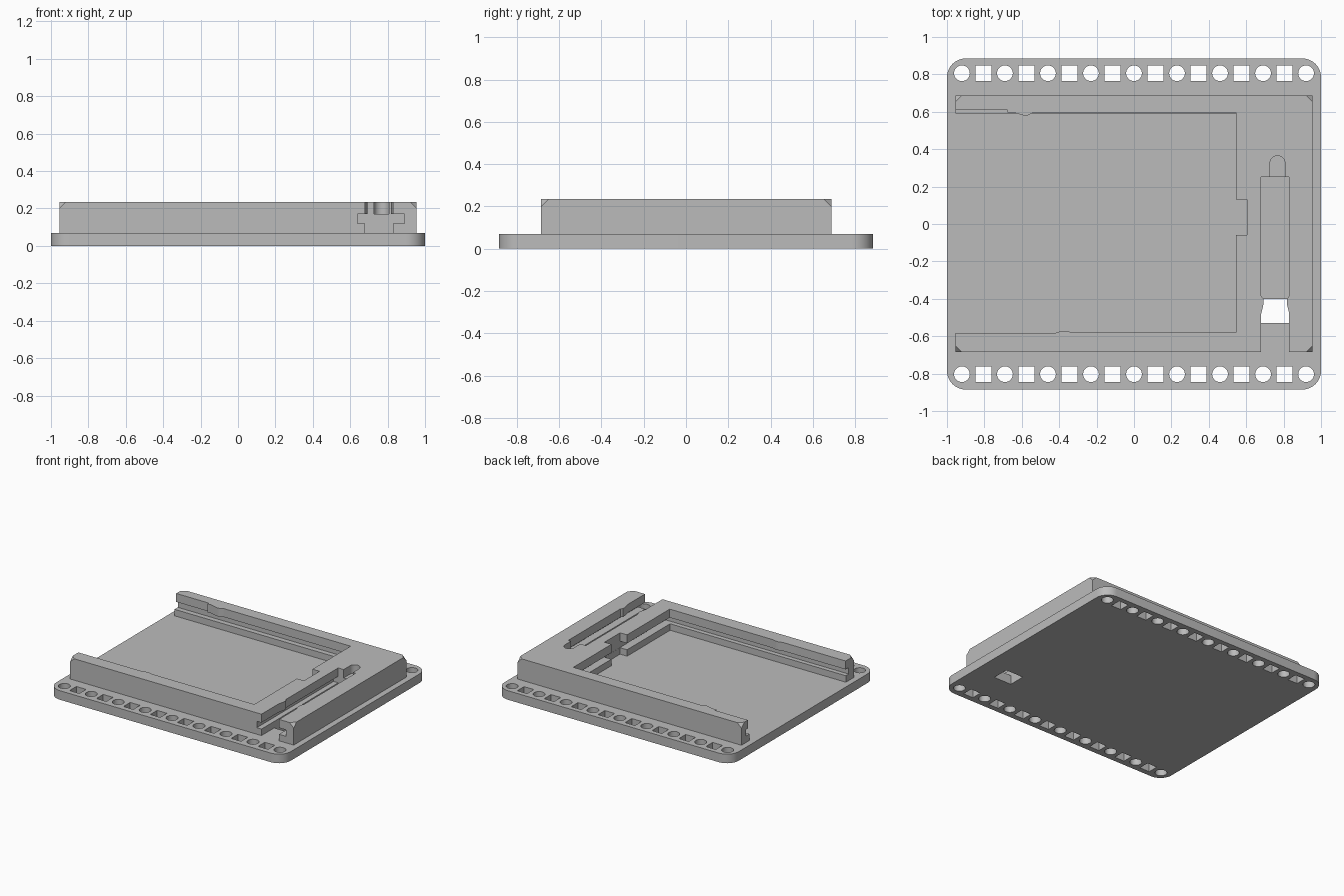
import bpy, bmesh, math

if "Cube" in bpy.data.objects:
    bpy.data.objects.remove(bpy.data.objects["Cube"], do_unlink=True)

grey = bpy.data.materials.new("mid_grey")
grey.use_nodes = True
colour = (0.5, 0.5, 0.5, 1)
grey.diffuse_color = colour
grey.node_tree.nodes["Principled BSDF"].inputs["Base Color"].default_value = colour


def arc(cx, cy, r, a0, a1, n):
    return [(cx + r * math.cos(math.radians(a0 + (a1 - a0) * i / n)),
             cy + r * math.sin(math.radians(a0 + (a1 - a0) * i / n))) for i in range(n + 1)]


def rect(x0, x1, y0, y1):
    return [(x0, y0), (x1, y0), (x1, y1), (x0, y1)]


def prisms(name, outlines, z0, z1):
    """Extrude counter-clockwise outlines from z0 to z1 into one object."""
    bm = bmesh.new()
    for pts in outlines:
        face = bm.faces.new([bm.verts.new((x, y, z0)) for x, y in pts])
        new = bmesh.ops.extrude_face_region(bm, geom=[face], use_keep_orig=True)["geom"]
        bmesh.ops.translate(bm, vec=(0, 0, z1 - z0),
                            verts=[g for g in new if isinstance(g, bmesh.types.BMVert)])
    bmesh.ops.recalc_face_normals(bm, faces=bm.faces)
    mesh = bpy.data.meshes.new(name)
    bm.to_mesh(mesh)
    bm.free()
    mesh.materials.append(grey)
    obj = bpy.data.objects.new(name, mesh)
    bpy.context.collection.objects.link(obj)
    return obj


def cut(obj, cutters):
    """Subtract the cutters in turn, bake the result and drop the cutters."""
    for c in cutters:
        c.hide_render = True
        mod = obj.modifiers.new("cut", "BOOLEAN")
        mod.operation, mod.solver, mod.object = "DIFFERENCE", "EXACT", c
    graph = bpy.context.evaluated_depsgraph_get()
    mesh = bpy.data.meshes.new_from_object(obj.evaluated_get(graph))
    obj.modifiers.clear()
    obj.data = mesh
    for c in cutters:
        bpy.data.objects.remove(c, do_unlink=True)


def smooth(obj):
    bpy.ops.object.select_all(action="DESELECT")
    obj.select_set(True)
    bpy.context.view_layer.objects.active = obj
    bpy.ops.object.shade_smooth_by_angle(angle=math.radians(25))


# Base plate with rounded corners
W, D, R, BASE, TOP = 1.0, 0.885, 0.1, 0.07, 0.235
corners = [(1, 1, 0), (-1, 1, 90), (-1, -1, 180), (1, -1, 270)]
outline = [p for sx, sy, a in corners
           for p in arc(sx * (W - R), sy * (D - R), R, a, a + 90, 10)]
base = prisms("base_plate", [outline], 0, BASE)

# Rows of alternating round and square holes, and the latch window
holes = [rect(0.68, 0.83, -0.53, -0.4)]
for y in (-0.803, 0.806):
    for i in range(17):
        x = -0.92 + 0.115 * i
        if i % 2:
            holes.append(rect(x - 0.042, x + 0.042, y - 0.041, y + 0.041))
        else:
            holes.append(arc(x, y, 0.042, 0, 360, 32)[:-1])
cut(base, [prisms("hole_cutter", holes, -0.1, 0.2)])
smooth(base)

# Raised frame with clipped top corners
frame = prisms("card_frame", [rect(-0.955, 0.955, -0.685, 0.688)], BASE, TOP)
bm = bmesh.new()
bm.from_mesh(frame.data)
bmesh.ops.bevel(bm, geom=[v for v in bm.verts if v.co.z > 0.2], offset=0.035,
                affect="VERTICES", segments=1, profile=0.5)
bm.to_mesh(frame.data)
bm.free()

# Frame cavities in three levels: ledge, sliding groove, overhanging lip
LOW, HIGH, OUT, END = 0.12, 0.17, -1.1, 0.545
notch = [(END, -0.06), (0.605, -0.06), (0.605, 0.13), (END, 0.13)]

ledge_pocket = ([(OUT, -0.585), (END, -0.585)] + notch +
                [(END, 0.59), (OUT, 0.59)])
ledge = prisms("ledge_cutter", [ledge_pocket, rect(0.68, 0.83, -0.8, 0.25)], 0, LOW)

groove = prisms("groove_cutter", [rect(OUT, 0.606, -0.62, 0.63),
                                  rect(0.64, 0.89, -0.8, 0.25)], LOW, HIGH)

# Lip outline carries the small detent bumps and the lead-in relief
lip_pocket = ([(OUT, -0.582), (-0.42, -0.582), (-0.39, -0.572), (-0.36, -0.572),
               (-0.33, -0.58), (END, -0.58)] + notch +
              [(END, 0.595), (-0.54, 0.595), (-0.57, 0.58), (-0.59, 0.58),
               (-0.64, 0.595), (-0.675, 0.595), (-0.675, 0.61), (OUT, 0.61)])
lip_slot = ([(0.68, -0.8), (0.83, -0.8), (0.83, -0.48), (0.818, -0.43), (0.818, -0.4),
             (0.83, -0.385), (0.83, 0.25), (0.807, 0.25)] +
            arc(0.767, 0.325, 0.04, 0, 180, 16) +
            [(0.727, 0.25), (0.68, 0.25), (0.68, -0.385), (0.692, -0.4),
             (0.692, -0.43), (0.68, -0.48)])
lip = prisms("lip_cutter", [lip_pocket, lip_slot], HIGH, 0.4)
cut(frame, [ledge, groove, lip])
smooth(frame)
